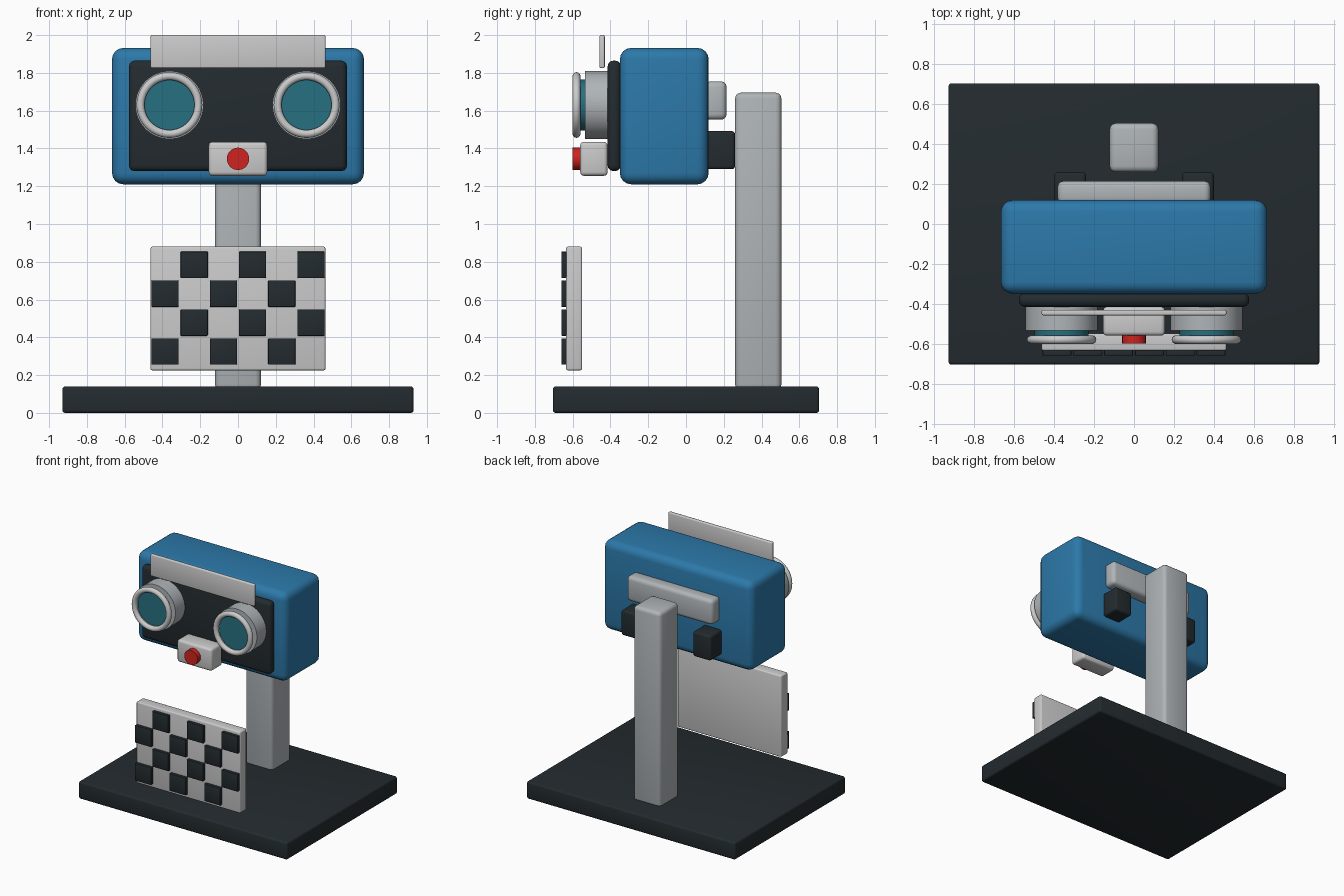
import bpy, math
from math import radians

if "Cube" in bpy.data.objects:
    bpy.data.objects.remove(bpy.data.objects["Cube"])


def material(name, color):
    m = bpy.data.materials.new(name)
    m.diffuse_color = (*color, 1)
    m.use_nodes = True
    m.node_tree.nodes["Principled BSDF"].inputs["Base Color"].default_value = m.diffuse_color
    return m


BLUE = material("blue", (0.025, 0.19, 0.40))
DARK = material("dark", (0.017, 0.024, 0.028))
TEAL = material("teal_glass", (0.02, 0.16, 0.22))
RED = material("red", (0.62, 0.017, 0.013))
WHITE = material("off_white", (0.6, 0.6, 0.6))
METAL = material("metal", (0.43, 0.46, 0.48))


def finish(ob, name, mat, bevel=0, segments=3):
    ob.name = name
    ob.data.materials.append(mat)
    if bevel:
        mod = ob.modifiers.new("bevel", 'BEVEL')
        mod.width, mod.segments = bevel, segments
        mod.limit_method = 'ANGLE'
        bpy.ops.object.modifier_apply(modifier=mod.name)
    bpy.ops.object.shade_smooth_by_angle(angle=radians(35))
    return ob


def box(name, x, y, z, mat, bevel=0.01, segments=3):
    """Rounded box given as (min, max) per axis."""
    spans = (x, y, z)
    bpy.ops.mesh.primitive_cube_add(size=1, location=[(a + b) / 2 for a, b in spans])
    ob = bpy.context.object
    ob.scale = [b - a for a, b in spans]
    bpy.ops.object.transform_apply(location=False, rotation=False, scale=True)
    return finish(ob, name, mat, bevel, segments)


def disc(name, x, z, y, r, mat):
    """Cylinder along y from y[0] to y[1]."""
    bpy.ops.mesh.primitive_cylinder_add(vertices=64, radius=r, depth=y[1] - y[0],
                                        location=(x, sum(y) / 2, z),
                                        rotation=(radians(90), 0, 0))
    return finish(bpy.context.object, name, mat)


# stand
box("base_plate", (-0.93, 0.93), (-0.705, 0.705), (0, 0.14), DARK, 0.015)
box("post", (-0.122, 0.122), (0.26, 0.505), (0.12, 1.695), METAL, 0.03)

# camera housing
box("housing", (-0.667, 0.667), (-0.35, 0.12), (1.21, 1.932), BLUE, 0.06, 4)
box("face_panel", (-0.577, 0.577), (-0.415, -0.345), (1.28, 1.865), DARK, 0.03)
box("name_plate", (-0.463, 0.463), (-0.458, -0.43), (1.825, 2.0), WHITE, 0.008)

# pair of lenses, and rear feet
for side, s in (("left", -1), ("right", 1)):
    x, z = 0.363 * s, 1.63
    disc(f"lens_barrel_{side}", x, z, (-0.535, -0.40), 0.18, METAL)
    disc(f"lens_glass_{side}", x, z, (-0.565, -0.50), 0.135, TEAL)
    bpy.ops.mesh.primitive_torus_add(major_segments=64, minor_segments=14,
                                     major_radius=0.153, minor_radius=0.021,
                                     location=(x, -0.58, z), rotation=(radians(90), 0, 0))
    finish(bpy.context.object, f"lens_rim_{side}", WHITE)
    cx = 0.32 * s
    box(f"rear_connector_{side}", (cx - 0.08, cx + 0.08), (0.10, 0.26), (1.29, 1.492), DARK, 0.018)

# indicator light
box("indicator_box", (-0.155, 0.155), (-0.56, -0.415), (1.255, 1.435), WHITE, 0.02)
disc("indicator_light", 0, 1.345, (-0.60, -0.54), 0.059, RED)

# rear mounting bar
box("rear_bar", (-0.383, 0.383), (0.10, 0.215), (1.552, 1.755), METAL, 0.03)

# calibration board with checker tiles
box("calibration_board", (-0.463, 0.463), (-0.635, -0.55), (0.225, 0.88), WHITE, 0.01)
for row in range(4):
    for col in range(row % 2, 6, 2):
        cx, cz = (col - 2.5) * 0.1545, 0.325 + row * 0.153
        box(f"checker_tile_{row}_{col}", (cx - 0.072, cx + 0.072), (-0.66, -0.632),
            (cz - 0.07, cz + 0.07), DARK, 0.004, 2)
